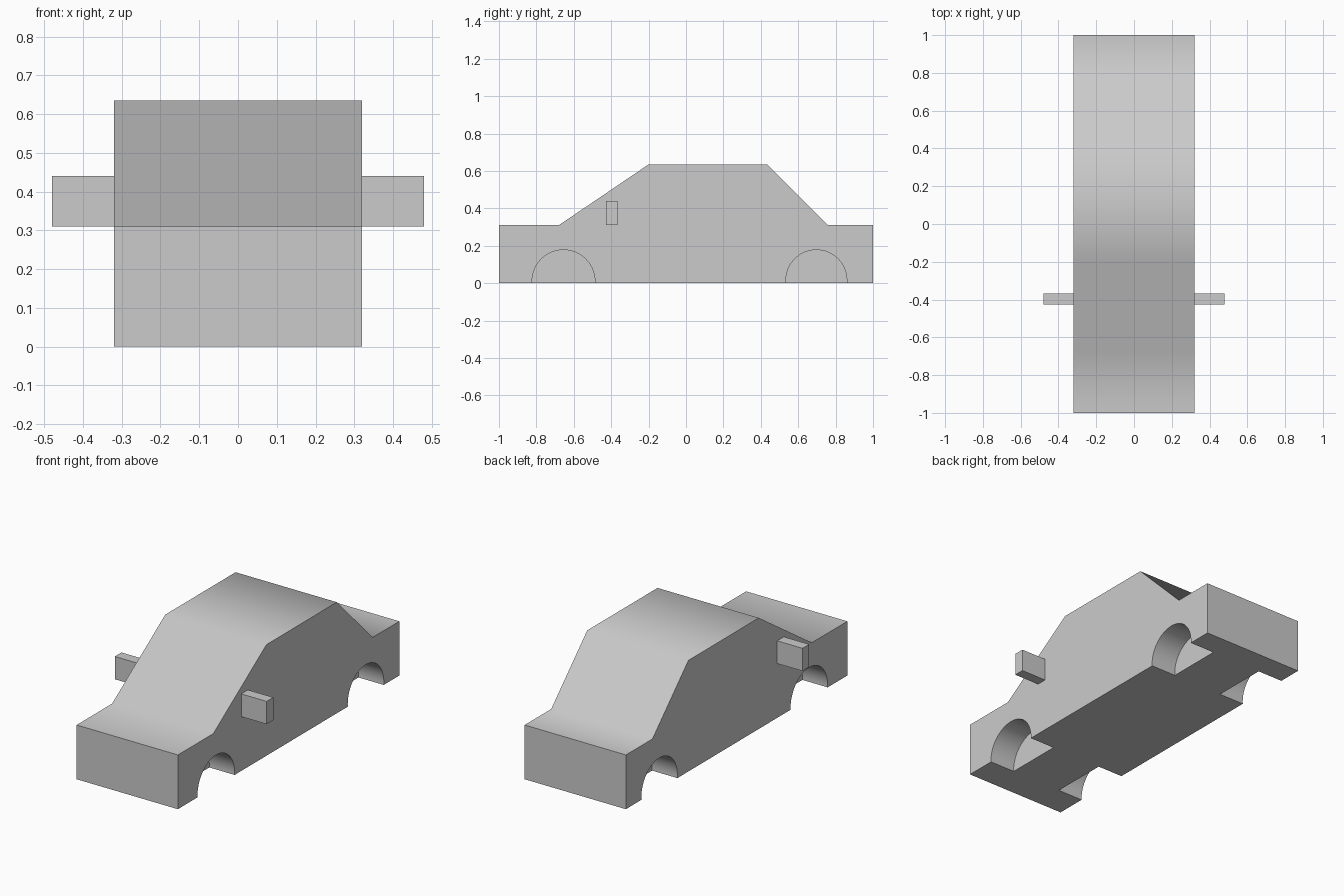
import bpy
import bmesh
from math import radians, pi

if "Cube" in bpy.data.objects:
    bpy.data.objects.remove(bpy.data.objects["Cube"])

HALF_WIDTH = 0.32
WELL_DEPTH = 0.16


def activate(obj):
    bpy.ops.object.select_all(action='DESELECT')
    obj.select_set(True)
    bpy.context.view_layer.objects.active = obj


def extrude_profile(name, profile, half_width):
    """Closed (y, z) outline swept across x."""
    bm = bmesh.new()
    face = bm.faces.new([bm.verts.new((-half_width, y, z)) for y, z in profile])
    swept = bmesh.ops.extrude_face_region(bm, geom=[face])
    verts = [v for v in swept['geom'] if isinstance(v, bmesh.types.BMVert)]
    bmesh.ops.translate(bm, verts=verts, vec=(2 * half_width, 0, 0))
    bmesh.ops.recalc_face_normals(bm, faces=bm.faces)
    mesh = bpy.data.meshes.new(name)
    bm.to_mesh(mesh)
    bm.free()
    obj = bpy.data.objects.new(name, mesh)
    bpy.context.collection.objects.link(obj)
    return obj


# Car body: bonnet, windscreen, roof, rear window, boot
body = extrude_profile("car_body", [
    (-1, 0), (-1, 0.31), (-0.68, 0.31), (-0.2, 0.635),
    (0.435, 0.635), (0.76, 0.31), (1, 0.31), (1, 0)], HALF_WIDTH)

# Wheel wells cut into both sides
for y, z, radius in ((-0.655, 0.01, 0.168), (0.697, 0.015, 0.163)):
    for side in (-1, 1):
        bpy.ops.mesh.primitive_cylinder_add(
            vertices=64, radius=radius, depth=2 * WELL_DEPTH,
            location=(side * HALF_WIDTH, y, z), rotation=(0, pi / 2, 0))
        cutter = bpy.context.object
        cutter.name = "wheel_well_cutter"
        cutter.hide_render = True
        activate(body)
        cut = body.modifiers.new("wheel_well", 'BOOLEAN')
        cut.operation = 'DIFFERENCE'
        cut.solver = 'EXACT'
        cut.object = cutter
        bpy.ops.object.modifier_apply(modifier=cut.name)
        bpy.data.objects.remove(cutter)

# Soft shading over the roofline, crisp side edges
activate(body)
bpy.ops.object.shade_smooth_by_angle(angle=radians(50))

# Side mirrors
for side, label in ((-1, "left"), (1, "right")):
    bpy.ops.mesh.primitive_cube_add(size=1, location=(side * 0.4, -0.397, 0.375))
    mirror = bpy.context.object
    mirror.name = label + "_side_mirror"
    mirror.scale = (0.16, 0.06, 0.13)
